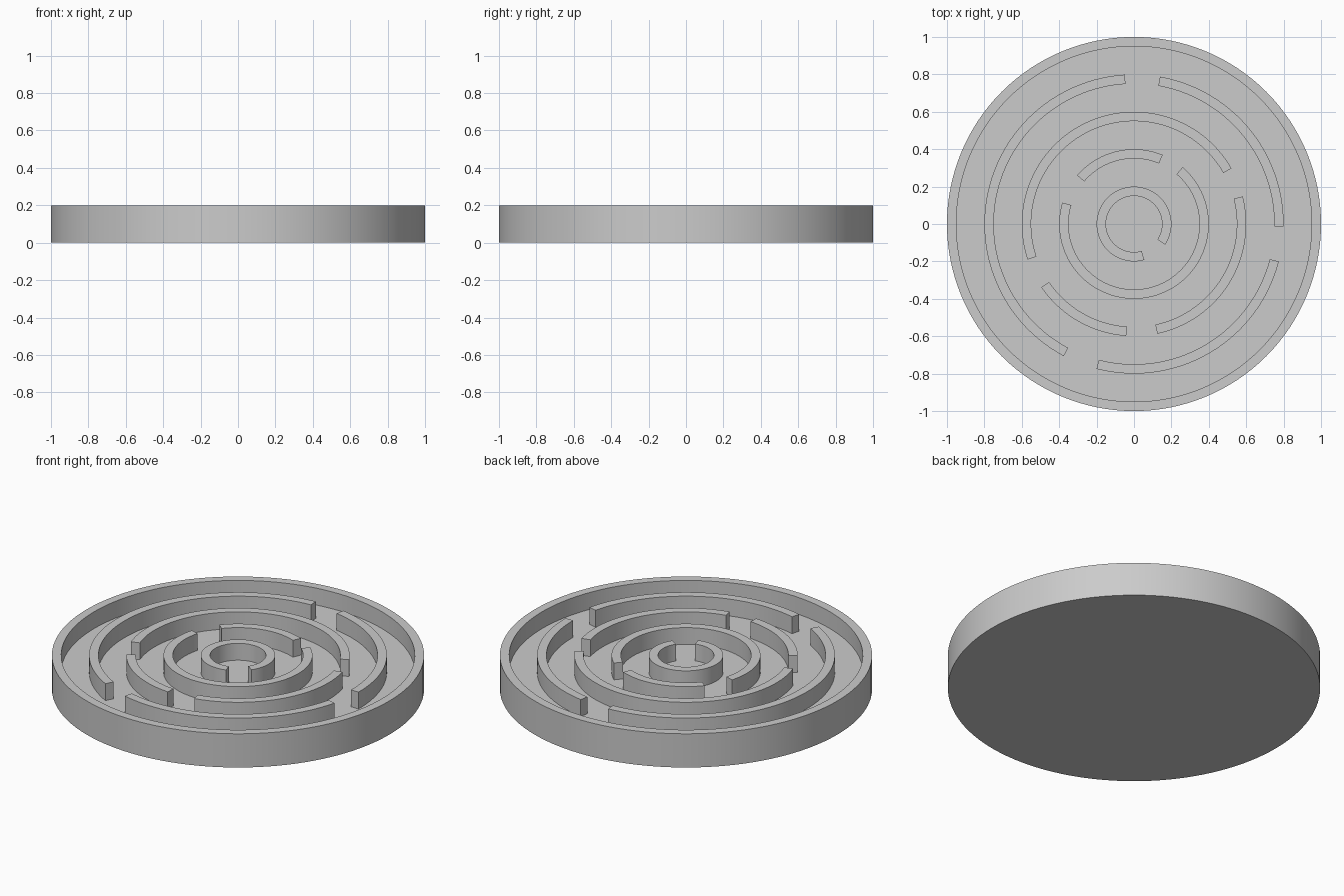
import bpy, bmesh
from math import sin, cos, radians, ceil

if "Cube" in bpy.data.objects:
    bpy.data.objects.remove(bpy.data.objects["Cube"])

HEIGHT, FLOOR, WALL = 0.2, 0.1, 0.05


def finish(name, bm):
    bmesh.ops.recalc_face_normals(bm, faces=bm.faces)
    mesh = bpy.data.meshes.new(name)
    bm.to_mesh(mesh)
    bm.free()
    obj = bpy.data.objects.new(name, mesh)
    bpy.context.collection.objects.link(obj)
    bpy.ops.object.select_all(action='DESELECT')
    obj.select_set(True)
    bpy.context.view_layer.objects.active = obj
    bpy.ops.object.shade_smooth_by_angle(angle=radians(30))
    return obj


def dish(name, segments=128):
    """Round tray: stacked rings with a capped underside and floor."""
    bm = bmesh.new()
    profile = [(1, 0), (1, HEIGHT), (1 - WALL, HEIGHT), (1 - WALL, FLOOR)]
    rings = [[bm.verts.new((r * cos(radians(360 * i / segments)),
                            r * sin(radians(360 * i / segments)), z))
              for i in range(segments)] for r, z in profile]
    for a, b in zip(rings, rings[1:]):
        for i in range(segments):
            j = (i + 1) % segments
            bm.faces.new((a[i], a[j], b[j], b[i]))
    bm.faces.new(rings[0])
    bm.faces.new(rings[-1])
    return finish(name, bm)


def arc_wall(name, radius, start, end):
    """Curved wall: rectangular section swept between two angles (degrees)."""
    bm = bmesh.new()
    base = FLOOR - 0.005
    section = [(radius, base), (radius, HEIGHT),
               (radius - WALL, HEIGHT), (radius - WALL, base)]
    steps = ceil((end - start) / 3)
    loops = []
    for i in range(steps + 1):
        a = radians(start + (end - start) * i / steps)
        loops.append([bm.verts.new((r * cos(a), r * sin(a), z)) for r, z in section])
    for p, q in zip(loops, loops[1:]):
        for k in range(4):
            m = (k + 1) % 4
            bm.faces.new((p[k], p[m], q[m], q[k]))
    bm.faces.new(loops[0])
    bm.faces.new(loops[-1])
    return finish(name, bm)


# Tray with floor and outer rim
dish("maze_tray")

# Concentric maze walls: outer radius and the angles each arc spans
walls = {
    "outer_wall": (0.8, [(-1, 80), (93.5, 242), (255.5, 345.5)]),
    "second_wall": (0.6, [(-78, 14.2), (29.7, 198.5), (214.3, 266)]),
    "third_wall": (0.4, [(67.5, 139.5), (163.3, 409.5)]),
    "centre_wall": (0.2, [(-33.5, 286)]),
}
for name, (radius, spans) in walls.items():
    for n, (start, end) in enumerate(spans, 1):
        arc_wall(f"{name}_{n}", radius, start, end)
